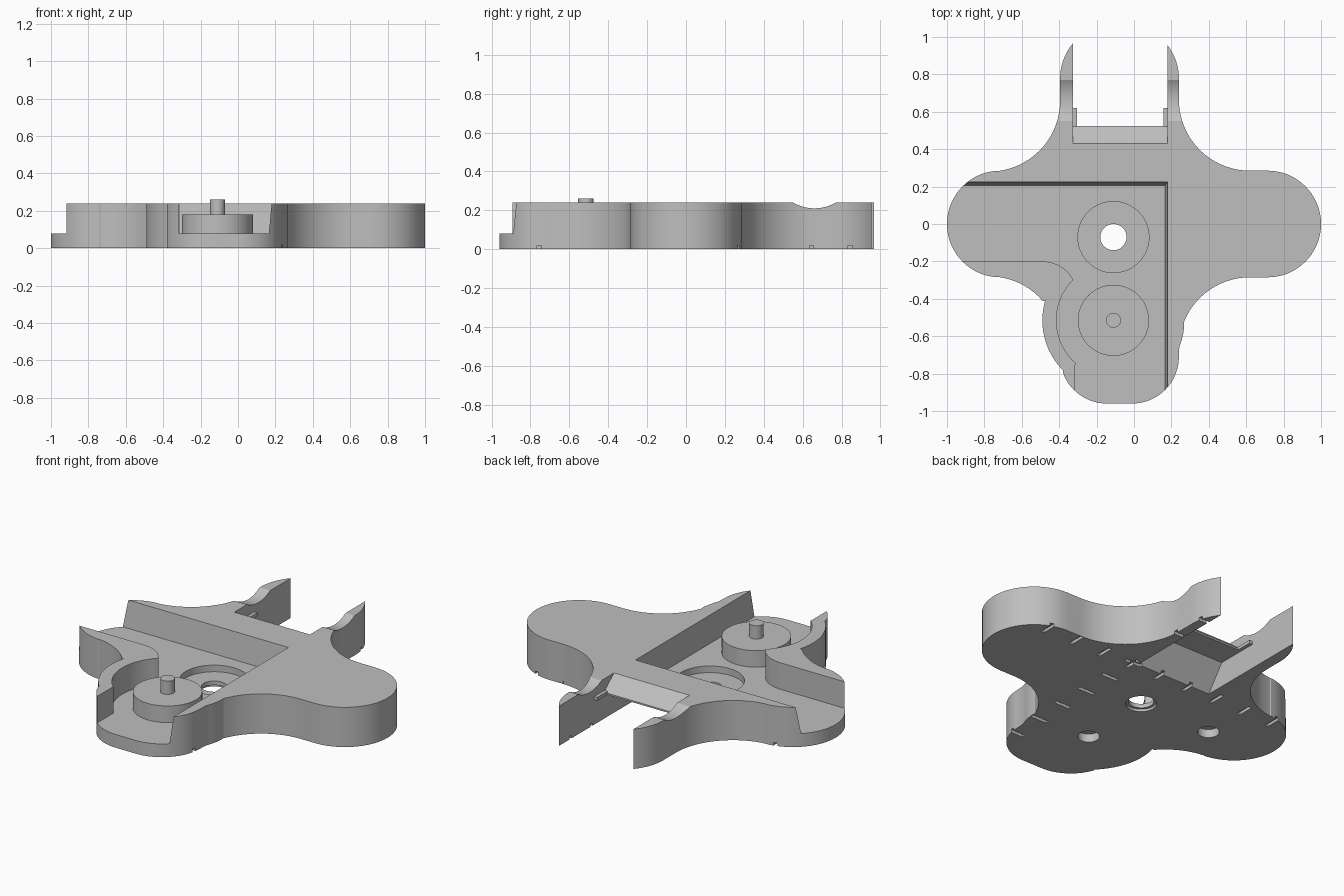
import bpy, bmesh
from math import sin, cos, radians
from mathutils import Vector

cube = bpy.data.objects.get("Cube")
if cube:
    bpy.data.objects.remove(cube)

grey = bpy.data.materials.new("plain_grey")
grey.use_nodes = True
GREY = (0.52, 0.52, 0.52, 1)
grey.diffuse_color = GREY
grey.node_tree.nodes["Principled BSDF"].inputs["Base Color"].default_value = GREY

HEIGHT, FLOOR = 0.24, 0.08
SPOOL = (-0.11, -0.515)
HOLE = (-0.11, -0.07)


def arc(centre, r, start, end):
    n = max(2, round(abs(end - start) / 5))
    angles = [radians(start + (end - start) * i / n) for i in range(n + 1)]
    return [(centre[0] + r * cos(a), centre[1] + r * sin(a)) for a in angles]


def prism(name, points, low, high, along_x=False, reshape=None):
    """Extrude a flat profile along z, or a (y, z) profile along x."""
    bm = bmesh.new()
    place = (lambda p, h: Vector((h, *p))) if along_x else (lambda p, h: Vector((*p, h)))
    ends = [[bm.verts.new(place(p, h)) for p in points] for h in (low, high)]
    if reshape:
        for v in ends[1]:
            reshape(v)
    for ring in ends:
        bm.faces.new(ring)
    n = len(points)
    for i in range(n):
        j = (i + 1) % n
        bm.faces.new((ends[0][i], ends[0][j], ends[1][j], ends[1][i]))
    bmesh.ops.recalc_face_normals(bm, faces=bm.faces)
    mesh = bpy.data.meshes.new(name)
    bm.to_mesh(mesh)
    bm.free()
    mesh.materials.append(grey)
    obj = bpy.data.objects.new(name, mesh)
    bpy.context.collection.objects.link(obj)
    return obj


def disc(name, centre, r, low, high):
    return prism(name, arc(centre, r, 0, 355), low, high)


def box(name, x, y, z, sx, sy, sz):
    a, b = sx / 2, sy / 2
    pts = [(x - a, y - b), (x + a, y - b), (x + a, y + b), (x - a, y + b)]
    return prism(name, pts, z - sz / 2, z + sz / 2)


def cut(target, cutter):
    cutter.hide_render = True
    mod = target.modifiers.new("cut", 'BOOLEAN')
    mod.operation, mod.solver, mod.object = 'DIFFERENCE', 'EXACT', cutter
    bpy.context.view_layer.objects.active = target
    bpy.ops.object.modifier_apply(modifier=mod.name)
    bpy.data.objects.remove(cutter)


def smooth(obj):
    bpy.ops.object.select_all(action='DESELECT')
    obj.select_set(True)
    bpy.context.view_layer.objects.active = obj
    bpy.ops.object.shade_smooth_by_angle(angle=radians(25))


# Four-lobed body with a bulge around the spool
lobe, fillet, bulge, foot = 0.285, 0.38, 0.38, 0.25
outline = (
    arc((0.715, 0), lobe, -90, 90)
    + arc((0.62, 0.665), fillet, 270, 180)
    + arc((-0.045, 0.78), lobe, 0, 90)
    + arc((-0.11, 0.78), lobe, 90, 180)
    + arc((-0.775, 0.66), fillet, 360, 276)
    + arc((-0.715, 0), lobe, 95, 265)
    + arc((-0.775, -0.66), fillet, 84, 41)
    + arc(SPOOL, bulge, 164, 225)
    + arc((-0.145, -0.71), foot, 200, 270)
    + arc((-0.01, -0.71), foot, 270, 360)
    + arc(SPOOL, bulge, -22, -5)
    + arc((0.62, -0.665), fillet, 158, 90)
)
body = prism("body", outline, 0, HEIGHT)

# Sunken corner pocket with two sloping walls
pocket = (
    [(0.165, -1.2), (0.165, 0.205), (-1.2, 0.205), (-1.2, -0.2)]
    + arc((-0.49, -0.39), 0.19, 90, 30)
    + arc(SPOOL, 0.305, 136, 228)
    + [(-0.315, -1.2)]
)


def lean(v):
    v.co.x += 0.016 if v.co.x > 0.1 else 0
    v.co.y += 0.021 if v.co.y > 0.1 else 0


cut(body, prism("pocket_cutter", pocket, FLOOR, 0.25, reshape=lean))

# Rear slot, leaving an overhanging sloped lip
slot = [(0.25, -0.05), (0.25, 0), (0.36, 0.15), (0.525, 0.15), (0.525, 0.16),
        (0.43, HEIGHT), (0.43, 0.3), (1.2, 0.3), (1.2, -0.05)]
cut(body, prism("slot_cutter", slot, -0.325, 0.18, along_x=True))

# Shallow rounded dip across both rear arms
cut(body, prism("dip_cutter", arc((0.66, 0.427), 0.217, 0, 355), -0.6, 0.5, along_x=True))

# Round recess, through hole and underside holes
cut(body, disc("recess_cutter", HOLE, 0.19, 0.04, 0.1))
cut(body, disc("through_cutter", HOLE, 0.07, -0.05, 0.1))
cut(body, disc("counterbore_cutter", HOLE, 0.085, -0.05, 0.015))
for spot in ((-0.59, -0.07), (-0.12, -0.53)):
    cut(body, disc("screw_cutter", spot, 0.06, -0.05, 0.05))

# Two crossing rows of tick grooves on the underside
for i in range(-5, 4):
    x = 0.21 + 0.2 * i
    cut(body, box("tick_cutter", x, 0.235, 0, 0.022, 0.1, 0.036))
for i in range(-5, 4):
    y = 0.245 + 0.2 * i
    if i != 1:
        cut(body, box("tick_cutter", 0.21, y, 0, 0.11, 0.022, 0.036))
smooth(body)

# Small tabs beside the lip
for name, x in (("right_tab", -0.315), ("left_tab", 0.17)):
    box(name, x, 0.57, 0.16, 0.022, 0.1, 0.02)

# Spool and pin
smooth(disc("spool", SPOOL, 0.19, FLOOR - 0.01, 0.18))
smooth(disc("spool_pin", SPOOL, 0.04, 0.17, 0.26))
